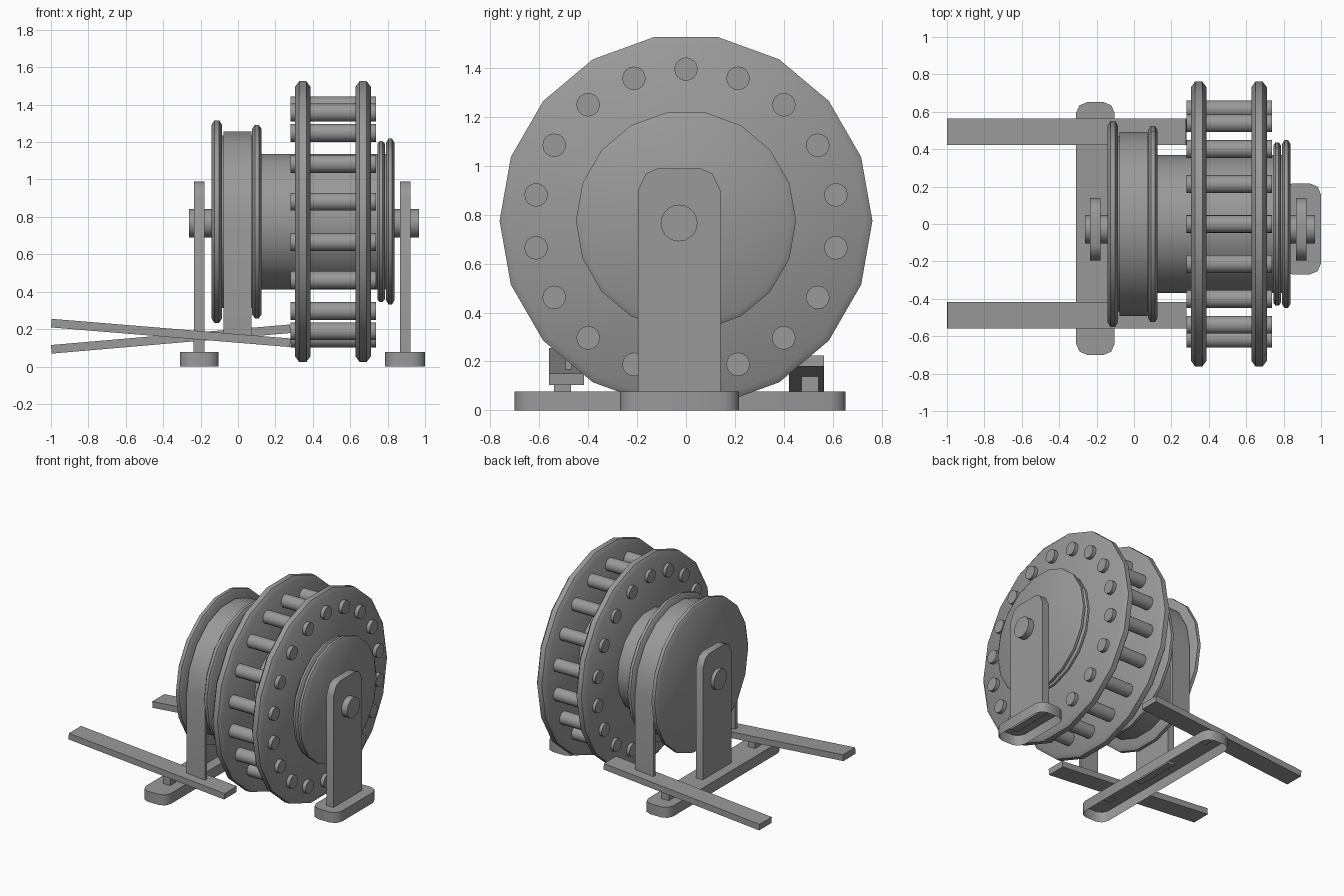
import bpy, bmesh
from math import sin, cos, pi, radians, atan2

if "Cube" in bpy.data.objects:
    bpy.data.objects.remove(bpy.data.objects["Cube"])

CZ = 0.775   # height of the winch axis

# Dark grey metal
metal = bpy.data.materials.new("dark_grey_metal")
metal.diffuse_color = (0.32, 0.32, 0.32, 1)
metal.use_nodes = True
metal.node_tree.nodes["Principled BSDF"].inputs["Base Color"].default_value = metal.diffuse_color


def finish(name, bm):
    bmesh.ops.recalc_face_normals(bm, faces=bm.faces)
    me = bpy.data.meshes.new(name)
    bm.to_mesh(me)
    bm.free()
    me.materials.append(metal)
    ob = bpy.data.objects.new(name, me)
    bpy.context.collection.objects.link(ob)
    bpy.ops.object.select_all(action='DESELECT')
    ob.select_set(True)
    bpy.context.view_layer.objects.active = ob
    bpy.ops.object.shade_smooth_by_angle(angle=radians(50))
    return ob


def lathe(name, profile, y=0.0, z=CZ, n=18):
    """Revolve (x, radius) points about an axis along x, with closed ends."""
    bm = bmesh.new()
    rings = [[bm.verts.new((x, y + r * cos(2 * pi * i / n), z + r * sin(2 * pi * i / n)))
              for i in range(n)] for x, r in profile]
    for a, b in zip(rings, rings[1:]):
        for i in range(n):
            j = (i + 1) % n
            bm.faces.new((a[i], a[j], b[j], b[i]))
    bm.faces.new(rings[0])
    bm.faces.new(rings[-1])
    return finish(name, bm)


def disc(name, x0, x1, r, bx, br):
    return lathe(name, [(x0, r - br), (x0 + bx, r), (x1 - bx, r), (x1, r - br)])


def prism(name, pts, vec, open_start=False):
    """Extrude a closed 3D outline along vec."""
    bm = bmesh.new()
    a = [bm.verts.new(p) for p in pts]
    b = [bm.verts.new([p[k] + vec[k] for k in range(3)]) for p in pts]
    for i in range(len(a)):
        j = (i + 1) % len(a)
        bm.faces.new((a[i], a[j], b[j], b[i]))
    bm.faces.new(b)
    if not open_start:
        bm.faces.new(a)
    return finish(name, bm)


# Winding drum and wheel with grip bars
lathe("winding_drum", [(-0.10, 0.368), (0.80, 0.368)])
for side, x in (("left", 0.305), ("right", 0.628)):
    disc("wheel_flange_" + side, x, x + 0.082, 0.762, 0.022, 0.03)
for i in range(18):
    t = radians(90 + 20 * i)
    lathe("grip_bar_%02d" % i, [(0.282, 0.048), (0.738, 0.048)],
          0.622 * cos(t), CZ - 0.002 + 0.622 * sin(t), 16)

# End cap discs
disc("end_cap_inner", 0.745, 0.785, 0.437, 0.012, 0.015)
disc("end_cap_outer", 0.79, 0.838, 0.45, 0.015, 0.025)

# Brake drum with its two rims
disc("brake_rim_outer", -0.142, -0.085, 0.55, 0.016, 0.025)
disc("brake_rim_inner", 0.076, 0.125, 0.525, 0.014, 0.02)
lathe("brake_drum", [(-0.10, 0.468), (0.09, 0.468)])

# Brake band: wraps over the drum and hangs down to the levers
RO, RI = 0.492, 0.467
arc = [radians(20 * i) for i in range(10)]
outline = [(-0.077, RO, 0.18)]
outline += [(-0.077, RO * cos(t), CZ - 0.004 + RO * sin(t)) for t in arc]
outline += [(-0.077, -RO, 0.15), (-0.077, -RI, 0.15)]
outline += [(-0.077, RI * cos(t), CZ - 0.004 + RI * sin(t)) for t in reversed(arc)]
outline += [(-0.077, RI, 0.18)]
prism("brake_band", outline, (0.15, 0, 0))

# Brake levers, tilted opposite ways, with pivot posts
for side, y0, za, zb in (("front", -0.56, 0.232, 0.127), ("back", 0.422, 0.092, 0.202)):
    h = 0.023
    a = atan2(zb - za, 1.28)
    dx, dz = -sin(a) * h, cos(a) * h
    prism("brake_lever_" + side,
          [(-0.998 + dx, y0, za + dz), (-0.998 - dx, y0, za - dz),
           (0.28 - dx, y0, zb - dz), (0.28 + dx, y0, zb + dz)], (0, 0.143, 0))
    yp = y0 + 0.02 if side == "front" else y0 + 0.05
    prism("lever_post_" + side,
          [(-0.238, yp, 0.07), (-0.178, yp, 0.07), (-0.178, yp + 0.07, 0.07), (-0.238, yp + 0.07, 0.07)],
          (0, 0, 0.09))


def foot(name, x0, x1, y0, y1, c):
    """Chamfered base plate, hollow underneath."""
    k = c * 0.3
    cx, cy, hx, hy = (x0 + x1) / 2, (y0 + y1) / 2, (x1 - x0) / 2, (y1 - y0) / 2
    corner = [(hx, hy - c), (hx - k, hy - k), (hx - c, hy)]
    pts = []
    for sx, sy in ((1, 1), (-1, 1), (-1, -1), (1, -1)):
        q = corner if sx * sy > 0 else corner[::-1]
        pts += [(cx + sx * x, cy + sy * y, 0) for x, y in q]
    prism(name, pts, (0, 0, 0.078), open_start=True)


# Feet, uprights and axle
foot("foot_left", -0.31, -0.103, -0.70, 0.652, 0.06)
foot("foot_right", 0.787, 1.0, -0.27, 0.217, 0.06)
half = [(0.168, 0.06), (0.168, 0.90), (0.136, 0.968), (0.09, 0.988)]
shape = half + [(-y, z) for y, z in reversed(half)]
for side, x in (("left", -0.236), ("right", 0.865)):
    prism("upright_" + side, [(x, y - 0.028, z) for y, z in shape], (0.056, 0, 0))
lathe("axle", [(-0.262, 0.075), (0.968, 0.075)], -0.028, 0.766, 20)
